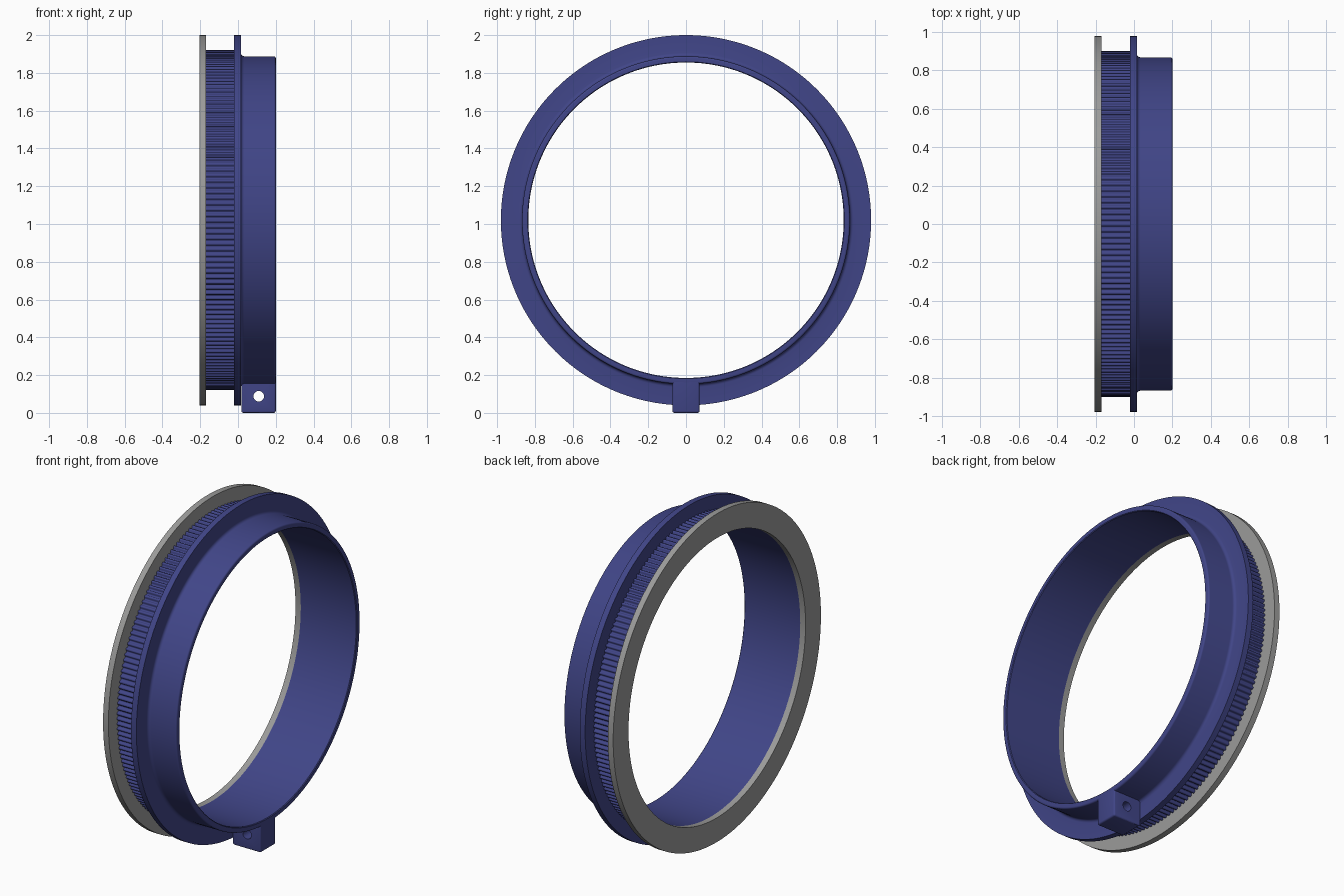
import bpy, bmesh
from math import cos, sin, pi, radians

cube = bpy.data.objects.get("Cube")
if cube:
    bpy.data.objects.remove(cube)

CENTRE_Z = 1.02
BORE = 0.835
SEGMENTS = 192
TEETH = 184


def material(name, colour):
    mat = bpy.data.materials.new(name)
    mat.use_nodes = True
    mat.diffuse_color = (*colour, 1)
    mat.node_tree.nodes["Principled BSDF"].inputs["Base Color"].default_value = (*colour, 1)
    return mat


blue = material("dark blue", (0.052, 0.06, 0.245))
grey = material("grey", (0.33, 0.33, 0.325))


def finish(name, bm, mat, angle=30):
    bmesh.ops.recalc_face_normals(bm, faces=bm.faces)
    mesh = bpy.data.meshes.new(name)
    bm.to_mesh(mesh)
    bm.free()
    mesh.materials.append(mat)
    mesh.shade_smooth()
    mesh.set_sharp_from_angle(angle=radians(angle))
    obj = bpy.data.objects.new(name, mesh)
    bpy.context.collection.objects.link(obj)
    return obj


def bridge(bm, rings):
    """Join a closed series of equal rings with quads."""
    n = len(rings[0])
    for a, b in zip(rings, rings[1:] + rings[:1]):
        for i in range(n):
            j = (i + 1) % n
            bm.faces.new((a[i], a[j], b[j], b[i]))


def ring(bm, x, radii):
    n = len(radii)
    return [bm.verts.new((x, r * sin(2 * pi * i / n), CENTRE_Z - r * cos(2 * pi * i / n)))
            for i, r in enumerate(radii)]


def lathe(name, profile, mat):
    """Revolve a closed (x, radius) profile about the ring axis."""
    bm = bmesh.new()
    bridge(bm, [ring(bm, x, [r] * SEGMENTS) for x, r in profile])
    return finish(name, bm, mat)


def arc(x, r, radius, start, end, steps=4):
    angles = [radians(start + (end - start) * i / steps) for i in range(steps + 1)]
    return [(x + radius * cos(a), r + radius * sin(a)) for a in angles]


# Sleeve with its flange, a fillet at the flange and rounded free rim
lathe("sleeve_and_flange",
      [(-0.17, BORE), (0.196, BORE), (0.2, BORE + 0.004)]
      + arc(0.19, 0.858, 0.01, 0, 90)
      + arc(0.033, 0.886, 0.018, 270, 180)
      + [(0.015, 0.98), (-0.02, 0.98), (-0.02, 0.87), (-0.17, 0.87)], blue)

# Grey retaining flange
lathe("end_flange", [(-0.205, BORE), (-0.17, BORE), (-0.17, 0.98), (-0.205, 0.98)], grey)

# Toothed belt band: flat lands with round-bottomed grooves
tooth = [0.9, 0.9, 0.9, 0.898, 0.891, 0.888, 0.887, 0.888, 0.891, 0.898]
radii = tooth * TEETH
bm = bmesh.new()
bridge(bm, [ring(bm, -0.17, radii), ring(bm, -0.02, radii),
            ring(bm, -0.02, [0.86] * len(radii)), ring(bm, -0.17, [0.86] * len(radii))])
finish("toothed_band", bm, blue, 40)

# Clamp lug under the sleeve
bm = bmesh.new()
bmesh.ops.create_cube(bm, size=1)
bmesh.ops.scale(bm, vec=(0.182, 0.144, 0.178), verts=bm.verts)
bmesh.ops.translate(bm, vec=(0.109, 0, 0.089), verts=bm.verts)
edges = [e for e in bm.edges if all(v.co.z < 0.05 for v in e.verts) or
         (all(v.co.x > 0.15 for v in e.verts) and abs(e.verts[0].co.z - e.verts[1].co.z) > 0.1)]
bmesh.ops.bevel(bm, geom=edges, offset=0.01, segments=3, profile=0.5, affect='EDGES')
lug = finish("clamp_lug", bm, blue)

# Screw hole through the lug
bpy.ops.mesh.primitive_cylinder_add(vertices=32, radius=0.028, depth=0.4,
                                    location=(0.11, 0, 0.088), rotation=(pi / 2, 0, 0))
cutter = bpy.context.object
cutter.name = "screw_hole_cutter"
cutter.data.materials.append(blue)
cutter.hide_render = True
cutter.hide_set(True)
hole = lug.modifiers.new("screw_hole", 'BOOLEAN')
hole.operation = 'DIFFERENCE'
hole.solver = 'EXACT'
hole.object = cutter
